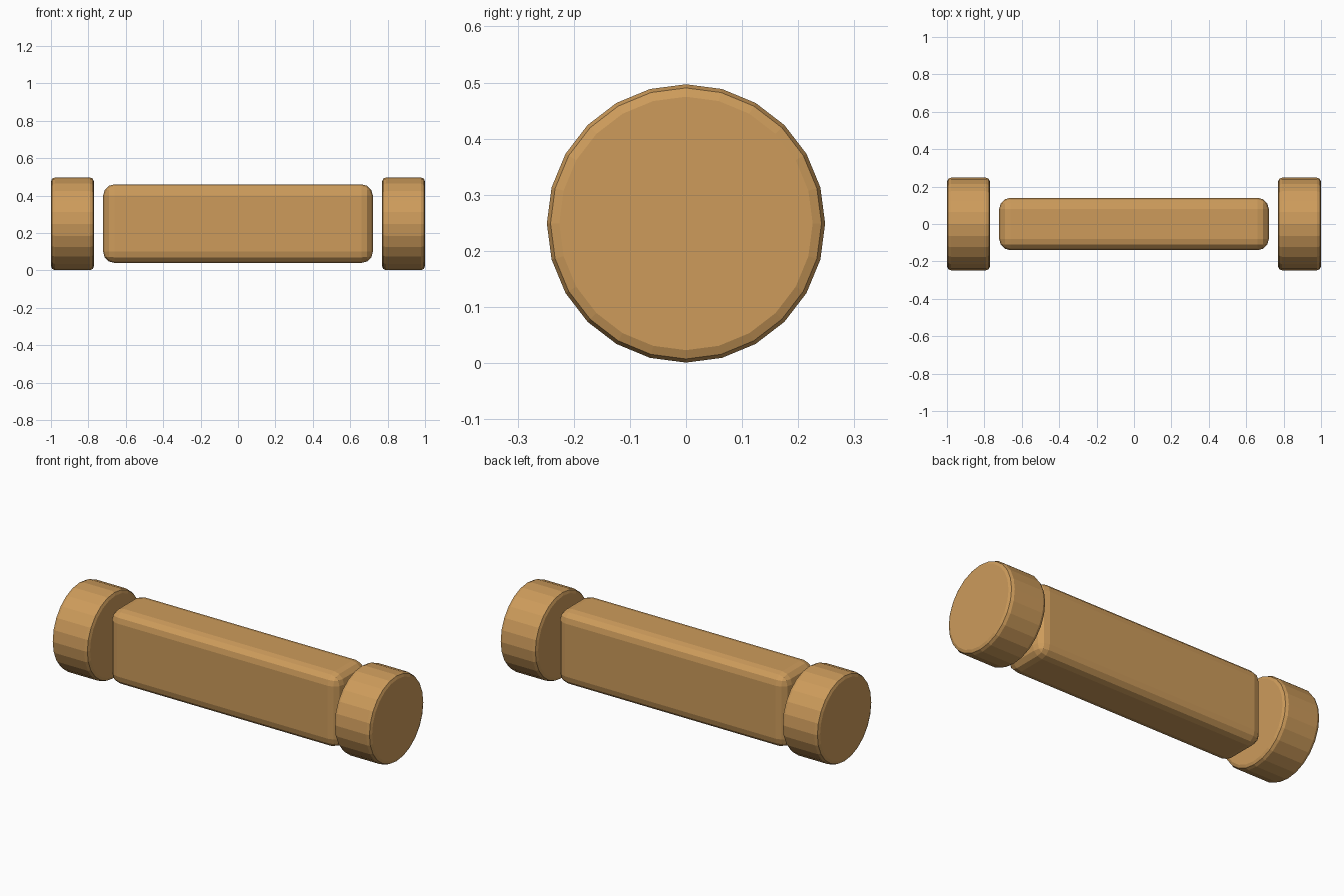
import bpy
import math

if "Cube" in bpy.data.objects:
    bpy.data.objects.remove(bpy.data.objects["Cube"])

wood = bpy.data.materials.new("tan wood")
wood.diffuse_color = (0.61, 0.33, 0.105, 1.0)
wood.use_nodes = True
wood.node_tree.nodes["Principled BSDF"].inputs["Base Color"].default_value = wood.diffuse_color


def finish(obj, name, width, segments):
    """Name, colour and round the edges of a part."""
    obj.name = name
    obj.data.materials.append(wood)
    bpy.ops.object.transform_apply(location=False, rotation=True, scale=True)
    bevel = obj.modifiers.new("rounded edges", 'BEVEL')
    bevel.width = width
    bevel.segments = segments
    bevel.limit_method = 'ANGLE'
    bevel.angle_limit = math.radians(40)


# Central block
bpy.ops.mesh.primitive_cube_add(size=1, location=(0, 0, 0.25))
block = bpy.context.object
block.scale = (1.442, 0.28, 0.42)
finish(block, "centre_block", 0.06, 3)

# Round end discs, separated from the block by a small gap
for side, label in ((-1, "left"), (1, "right")):
    bpy.ops.mesh.primitive_cylinder_add(
        vertices=24, radius=0.248, depth=0.23,
        location=(side * 0.885, 0, 0.249), rotation=(0, math.pi / 2, 0))
    finish(bpy.context.object, label + "_end_disc", 0.022, 2)
